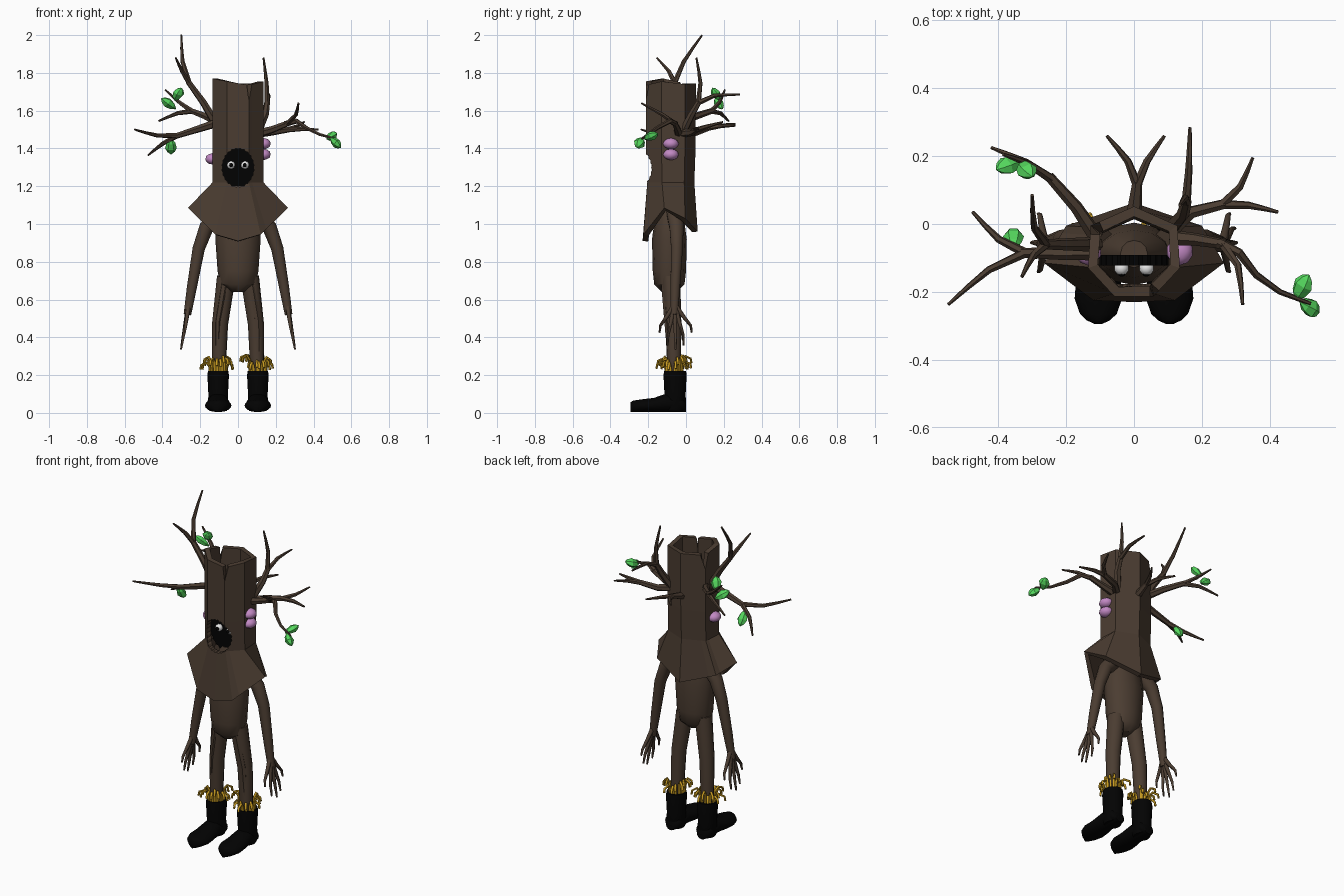
import bpy, bmesh, math, random
from mathutils import Vector

if "Cube" in bpy.data.objects:
    bpy.data.objects.remove(bpy.data.objects["Cube"])

random.seed(4)


def material(name, rgb):
    m = bpy.data.materials.new(name)
    m.diffuse_color = (*rgb, 1)
    m.use_nodes = True
    m.node_tree.nodes["Principled BSDF"].inputs["Base Color"].default_value = m.diffuse_color
    return m


BARK = material("bark_brown", (0.070, 0.046, 0.031))
BLACK = material("black", (0.0008, 0.0008, 0.0008))
GREEN = material("leaf_green", (0.09, 0.68, 0.11))
PURPLE = material("fungus_purple", (0.54, 0.25, 0.55))
GOLD = material("straw_gold", (0.58, 0.33, 0.015))
WHITE = material("eye_white", (0.85, 0.85, 0.85))


def finish(name, bm, mat, smooth=None):
    bmesh.ops.recalc_face_normals(bm, faces=bm.faces)
    me = bpy.data.meshes.new(name)
    bm.to_mesh(me)
    bm.free()
    me.materials.append(mat)
    ob = bpy.data.objects.new(name, me)
    bpy.context.collection.objects.link(ob)
    if smooth:
        bpy.context.view_layer.objects.active = ob
        ob.select_set(True)
        bpy.ops.object.shade_smooth_by_angle(angle=math.radians(smooth))
        ob.select_set(False)
    return ob


def bridge(bm, loops, caps=True):
    """Skin a list of closed vertex loops."""
    for a, b in zip(loops, loops[1:]):
        n = len(a)
        for i in range(n):
            j = (i + 1) % n
            bm.faces.new((a[i], a[j], b[j], b[i]))
    if caps:
        bm.faces.new(loops[0])
        bm.faces.new(loops[-1])


def loft(bm, rings, sides):
    """Rings are (centre, u radius vector, v radius vector)."""
    loops = []
    for c, u, v in rings:
        angles = [2 * math.pi * i / sides for i in range(sides)]
        loops.append([bm.verts.new(Vector(c) + Vector(u) * math.cos(a) + Vector(v) * math.sin(a))
                      for a in angles])
    bridge(bm, loops)


def tube(bm, pts, r0, r1, sides=6):
    """Tapered tube along a path."""
    p = [Vector(q) for q in pts]
    u = (p[1] - p[0]).normalized().orthogonal().normalized()
    rings = []
    for i, c in enumerate(p):
        d = (p[min(i + 1, len(p) - 1)] - p[max(i - 1, 0)]).normalized()
        u = (u - d * u.dot(d)).normalized()
        r = r0 + (r1 - r0) * i / (len(p) - 1)
        rings.append((c, u * r, d.cross(u) * r))
    loft(bm, rings, sides)


def ball(bm, c, r, sub=2):
    for v in bmesh.ops.create_icosphere(bm, subdivisions=sub, radius=1)["verts"]:
        v.co = Vector(c) + Vector([a * b for a, b in zip(v.co, r)])


# Trunk: hollow faceted shell, flared skirt hem
# each half column: hem point, then x and y of the shaft, front to back
half = [(0, -.23, .91, 0, -.213), (.12, -.225, .945, .058, -.213),
        (.265, -.115, 1.085, .135, -.13), (.2, -.005, 1.03, .128, -.005),
        (0, .062, .96, 0, .052)]
cols = half + [(-a, b, c, -d, e) for a, b, c, d, e in half[3:0:-1]]
tops = (1.745, 1.735, 1.755, 1.74, 1.745, 1.745, 1.77, 1.755)
cols = [Vector((*c, t)) for c, t in zip(cols, tops)]
# Narrow splits broken into the top edge at two corners
for k, low in ((5, 1.66), (1, 1.65)):
    c = cols[k]
    split = c.copy()
    split[5] = low
    cols[k:k + 1] = [c.lerp(cols[k - 1], .2), split, c.lerp(cols[k + 1], .2)]
bm = bmesh.new()
loops = [[bm.verts.new(c[:3]) for c in cols]]
for z, s in ((1.22, .94), (1.40, .99)):
    loops.append([bm.verts.new((c[3], -.08 + (c[4] + .08) * s, z)) for c in cols])
loops.append([bm.verts.new(c[3:]) for c in cols])
bridge(bm, loops, caps=False)
trunk = finish("trunk", bm, BARK)
mod = trunk.modifiers.new("wall", "SOLIDIFY")
mod.thickness, mod.offset = .03, -1

# Face opening cut through the front wall, with a ragged rim
N = 48
rim = [(2 * math.pi * i / N, 1.03 if i % 2 else .98) for i in range(N)]


def ragged(bm, y, rx, rz):
    return [bm.verts.new((math.cos(a) * rx * k, y, 1.298 + math.sin(a) * rz * k)) for a, k in rim]


bm = bmesh.new()
bridge(bm, [ragged(bm, y, .083, .101) for y in (-.3, -.13)])
cutter = finish("face_cutter", bm, BARK)
cutter.hide_render = True
cutter.hide_set(True)
cut = trunk.modifiers.new("face_opening", "BOOLEAN")
cut.operation, cut.object, cut.solver = "DIFFERENCE", cutter, "EXACT"

# Dark ragged face set back inside the trunk
bm = bmesh.new()
bridge(bm, [ragged(bm, y, .1, .12) for y in (-.122, -.092)])
finish("face", bm, BLACK)

# Eyes
bw, bp = bmesh.new(), bmesh.new()
for s in (-1, 1):
    ball(bw, (s * .037, -.13, 1.312), (.022, .022, .022))
    ball(bp, (s * .036, -.148, 1.312), (.011, .007, .011))
finish("eyes", bw, WHITE, 60)
finish("pupils", bp, BLACK, 60)

# Torso
bm = bmesh.new()
loft(bm, [((0, -.088, z), (rx, 0, 0), (0, ry, 0)) for z, rx, ry in
          ((.64, .035, .04), (.68, .095, .08), (.75, .108, .088), (.92, .12, .092),
           (1.08, .105, .07), (1.2, .04, .04))], 12)
finish("torso", bm, BARK, 40)

for s, side in ((-1, "left"), (1, "right")):
    # Leg with a raised root down its front
    bm = bmesh.new()
    tube(bm, [(s * .062, -.08, .72), (s * .095, -.067, .47), (s * .102, -.062, .2)], .05, .036, 10)
    tube(bm, [(s * .06, -.115, .74), (s * .105, -.098, .48), (s * .11, -.08, .22)], .022, .012)
    finish(side + "_leg", bm, BARK, 40)

    # Arm with root-like fingers fanned along an arc
    bm = bmesh.new()
    tube(bm, [(s * .09, -.06, 1.06), (s * .168, -.05, .98), (s * .208, -.048, .87),
              (s * .245, -.057, .66), (s * .268, -.062, .52)], .045, .02, 10)
    for i in range(5):
        t = i / 2 - 1
        y, z, x = -.055 + .085 * t, .335 + .09 * t * t, .302 - .02 * t * t
        tube(bm, [(s * (.262 + (x - .262) * k), -.06 + (y + .06) * w, .57 + (z - .57) * k)
                  for k, w in ((0, .05), (.4, .5), (.75, .95), (1, 1))], .014, .005, 6)
    finish(side + "_arm", bm, BARK, 60)

    # Boot: shaft and rounded foot
    x = s * .105
    bm = bmesh.new()
    loft(bm, [((x, -.058, z), (r, 0, 0), (0, r + .005, 0)) for z, r in
              ((.01, .045), (.03, .054), (.1, .052), (.2, .057), (.222, .054))], 18)
    loft(bm, [((x, y, z), (rx, 0, 0), (0, 0, z - .004)) for y, z, rx in
              ((0, .03, .03), (-.02, .045, .05), (-.1, .054, .055), (-.17, .042, .066),
               (-.22, .039, .07), (-.265, .036, .054), (-.284, .034, .034), (-.294, .03, .012))], 18)
    finish(side + "_boot", bm, BLACK, 60)

    # Straw tuft spilling out of the boot
    bm = bmesh.new()
    for i in range(18):
        a = 2 * math.pi * (i + random.uniform(-.3, .3)) / 18
        h, r = random.uniform(.26, .308), random.uniform(.06, .098)
        tube(bm, [(x + math.cos(a) * q, -.063 + math.sin(a) * q, z) for q, z in
                  ((.042, .21), (.047, h - .02), (.045 + r * .2, h), (r, h - .012),
                   (r + .004, h - .035))], .0075, .0065, 6)
    finish(side + "_straw", bm, GOLD, 60)


def branch(name, stem, *tips, r=.023, end=.015):
    """Stem path plus twigs; each twig leaves the last stem point and bows slightly."""
    bm = bmesh.new()
    tube(bm, stem, r, end)
    a = Vector(stem[-1])
    along = (a - Vector(stem[-2])).normalized()
    for tip in tips:
        b = Vector(tip)
        bow = along * (b - a).length * .1
        tube(bm, [a - along * .01, a.lerp(b, .33) + bow, a.lerp(b, .66) + bow * .6, b], end * .95, .005)
    finish(name, bm, BARK, 30)


# Branches: stems first, then the tips of their forks
branch("upper_left_branch", [(-.11, -.06, 1.52), (-.185, -.06, 1.645), (-.265, -.06, 1.755)],
       (-.3, .085, 2), (-.33, -.155, 1.88))
branch("back_left_branch", [(-.11, -.04, 1.54), (-.17, .05, 1.57), (-.25, .14, 1.6)],
       (-.42, .225, 1.545), (-.385, .205, 1.71))
branch("lower_left_branch", [(-.11, -.085, 1.535), (-.22, -.087, 1.5), (-.33, -.085, 1.465)],
       (-.547, -.237, 1.5), (-.475, .035, 1.365))
branch("back_branch", [(0, .03, 1.48), (.01, .125, 1.51)],
       (-.08, .26, 1.53), (.09, .26, 1.52))
branch("upper_right_branch", [(.11, -.01, 1.5), (.145, .03, 1.58), (.155, .07, 1.65)],
       (.135, .055, 1.88), (.165, .285, 1.685))
branch("back_right_branch", [(.11, -.02, 1.48), (.17, .035, 1.485), (.27, .06, 1.5)],
       (.35, .195, 1.54), (.425, .035, 1.5))
branch("front_right_branch", [(.11, -.04, 1.48), (.18, -.045, 1.5), (.27, -.06, 1.535)],
       (.32, -.237, 1.64))
branch("drooping_branch", [(.25, -.055, 1.53), (.31, -.085, 1.545), (.36, -.15, 1.51),
                           (.43, -.2, 1.475), (.52, -.235, 1.45)], r=.016, end=.006)


def leaf(bm, a, b):
    """Faceted pod running from stem end to tip."""
    a, b = Vector(a), Vector(b)
    d = (b - a).normalized()
    u = d.cross(Vector((0, .5, .85))).normalized()
    v = d.cross(u)
    loft(bm, [(a.lerp(b, t), u * w, v * w * .75) for t, w in
              ((0, .004), (.25, .023), (.6, .031), (.85, .02), (1, .003))], 6)


bm = bmesh.new()
leaf(bm, (-.33, .19, 1.61), (-.405, .16, 1.665))
leaf(bm, (-.335, .18, 1.655), (-.3, .14, 1.72))
leaf(bm, (-.355, -.07, 1.45), (-.355, -.015, 1.37))
leaf(bm, (.475, -.222, 1.45), (.515, -.15, 1.48))
leaf(bm, (.49, -.23, 1.455), (.545, -.26, 1.405))
finish("leaves", bm, GREEN)

# Shelf fungi on the trunk sides
bm = bmesh.new()
for s, z in ((1, 1.425), (1, 1.368), (-1, 1.345)):
    ball(bm, (s * .135, -.08, z), (.039, .042, .03))
finish("shelf_fungi", bm, PURPLE, 40)
